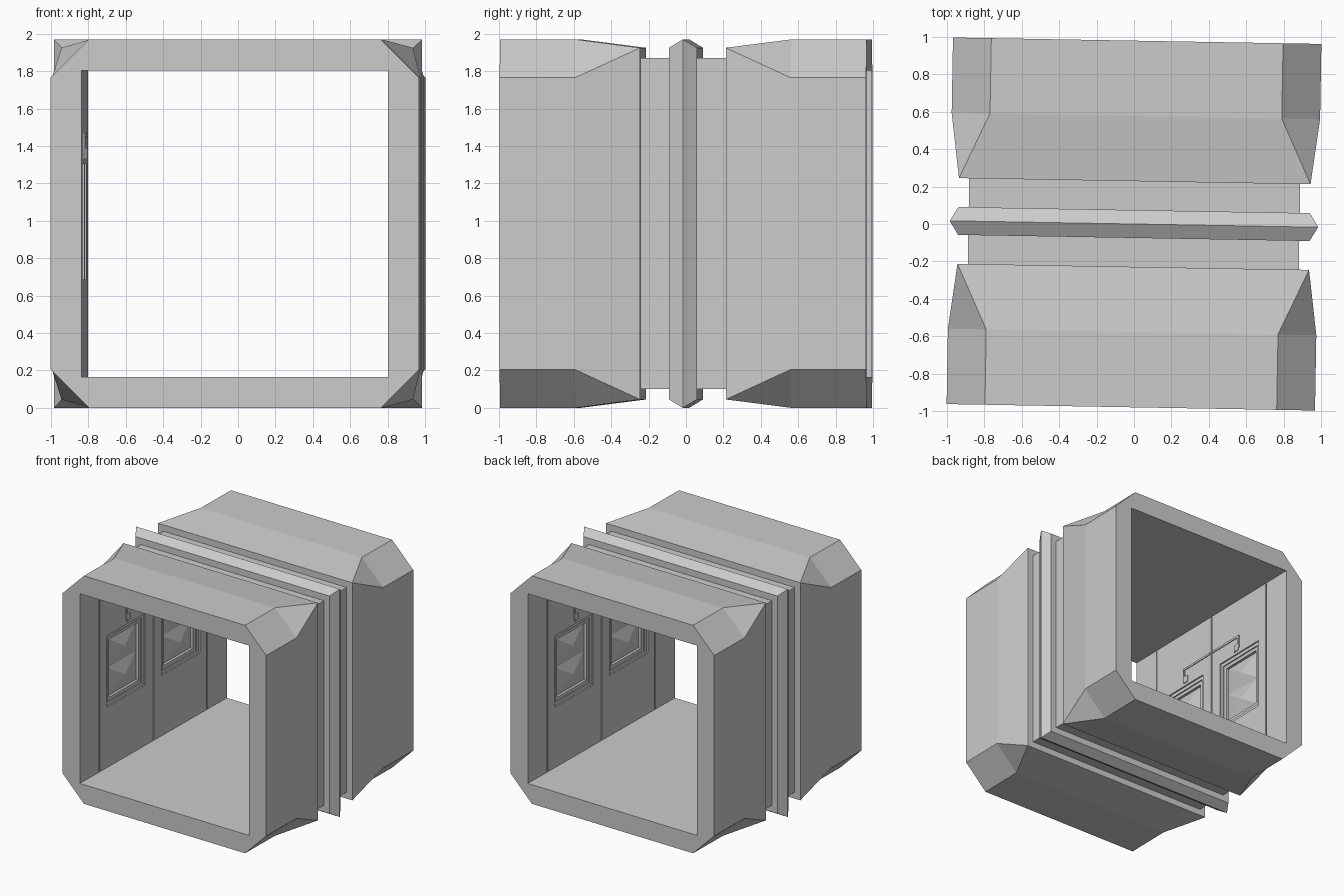
import bpy, bmesh, math
from mathutils import Matrix

if "Cube" in bpy.data.objects:
    bpy.data.objects.remove(bpy.data.objects["Cube"])

TILT = math.radians(-1)      # the whole segment is turned slightly
CZ = 0.985                   # height of the tunnel axis
WALL = 0.82                  # inner half width


def finish(name, bm):
    bmesh.ops.remove_doubles(bm, verts=bm.verts, dist=1e-5)
    bmesh.ops.recalc_face_normals(bm, faces=bm.faces)
    me = bpy.data.meshes.new(name)
    bm.to_mesh(me)
    bm.free()
    ob = bpy.data.objects.new(name, me)
    bpy.context.collection.objects.link(ob)
    ob.rotation_euler.z = TILT
    return ob


def loft(bm, rings, cyclic=False):
    vs = [[bm.verts.new(p) for p in r] for r in rings]
    n = len(rings[0])
    pairs = list(zip(vs, vs[1:])) + ([(vs[-1], vs[0])] if cyclic else [])
    for a, b in pairs:
        for i in range(n):
            j = (i + 1) % n
            bm.faces.new((a[i], a[j], b[j], b[i]))
    if not cyclic:
        bm.faces.new(vs[0])
        bm.faces.new(vs[-1])


def square(y, h, c=0.0):
    """Square section with chamfer c, as eight points."""
    k = h - c
    pts = [(h, -k), (h, k), (k, h), (-k, h), (-h, k), (-h, -k), (-k, -h), (k, -h)]
    return [(x, y, CZ + z) for x, z in pts]


def rect(x, y, z, hy, hz):
    return [(x, y - hy, z - hz), (x, y + hy, z - hz), (x, y + hy, z + hz), (x, y - hy, z + hz)]


def box(bm, x0, x1, y, z, hy, hz):
    loft(bm, [rect(x0, y, z, hy, hz), rect(x1, y, z, hy, hz)])


def both_walls(bm):
    """Repeat wall details on the opposite wall, turned half around."""
    new = bmesh.ops.duplicate(bm, geom=bm.verts[:] + bm.edges[:] + bm.faces[:])["geom"]
    bmesh.ops.rotate(bm, verts=[g for g in new if isinstance(g, bmesh.types.BMVert)],
                     matrix=Matrix.Rotation(math.pi, 3, 'Z'))


# Tunnel shell: flared chamfered ends, two grooves and a middle ridge
half = [(0.98, 0.985, 0.205), (0.577, 0.985, 0.205), (0.229, 0.94, 0),
        (0.229, 0.885, 0), (0.0745, 0.885, 0), (0.0745, 0.94, 0)]
profile = [(-y, h, c) for y, h, c in half] + [(0, 0.985, 0)] + half[::-1]
profile += [(0.98, WALL, 0), (-0.98, WALL, 0)]
bm = bmesh.new()
loft(bm, [square(*p) for p in profile], cyclic=True)
shell = finish("tunnel_shell", bm)

# Window recesses (stepped frames) and panel seams cut in the side walls
bm = bmesh.new()
for y in (-0.365, 0.365):
    rings = []
    for d0, d1, hy, hz in ((-0.02, 0.012, 0.255, 0.31), (0.012, 0.022, 0.225, 0.28),
                           (0.022, 0.045, 0.195, 0.25)):
        rings += [rect(-WALL - d, y, CZ + 0.01, hy, hz) for d in (d0, d1)]
    loft(bm, rings)
for y in (-0.715, 0, 0.715):
    box(bm, -WALL - 0.008, -WALL + 0.02, y, CZ, 0.006, 0.815)
both_walls(bm)
cutter = finish("recess_cutter", bm)
cutter.hide_render = True
mod = shell.modifiers.new("recesses", 'BOOLEAN')
mod.operation, mod.solver, mod.object = 'DIFFERENCE', 'EXACT', cutter
bpy.context.view_layer.objects.active = shell
bpy.ops.object.modifier_apply(modifier=mod.name)
bpy.data.objects.remove(cutter)

# Window panes: two stacked pyramids in each recess
bm = bmesh.new()
for y in (-0.365, 0.365):
    for dz in (-0.125, 0.125):
        loft(bm, [rect(-WALL - 0.046, y, CZ + 0.01 + dz, 0.194, 0.1245),
                  rect(-WALL - 0.008, y, CZ + 0.01 + dz, 0.004, 0.004)])
both_walls(bm)
finish("window_facets", bm)

# Slim conduit over the windows with a leg and a small socket each side
bm = bmesh.new()
for s in (-1, 1):
    box(bm, -WALL - 0.004, -WALL + 0.007, s * 0.19, 1.46, 0.175, 0.009)
    box(bm, -WALL - 0.004, -WALL + 0.007, s * 0.356, 1.41, 0.009, 0.059)
    box(bm, -WALL - 0.004, -WALL + 0.007, s * 0.33, 1.36, 0.025, 0.03)
both_walls(bm)
finish("wall_conduit", bm)
